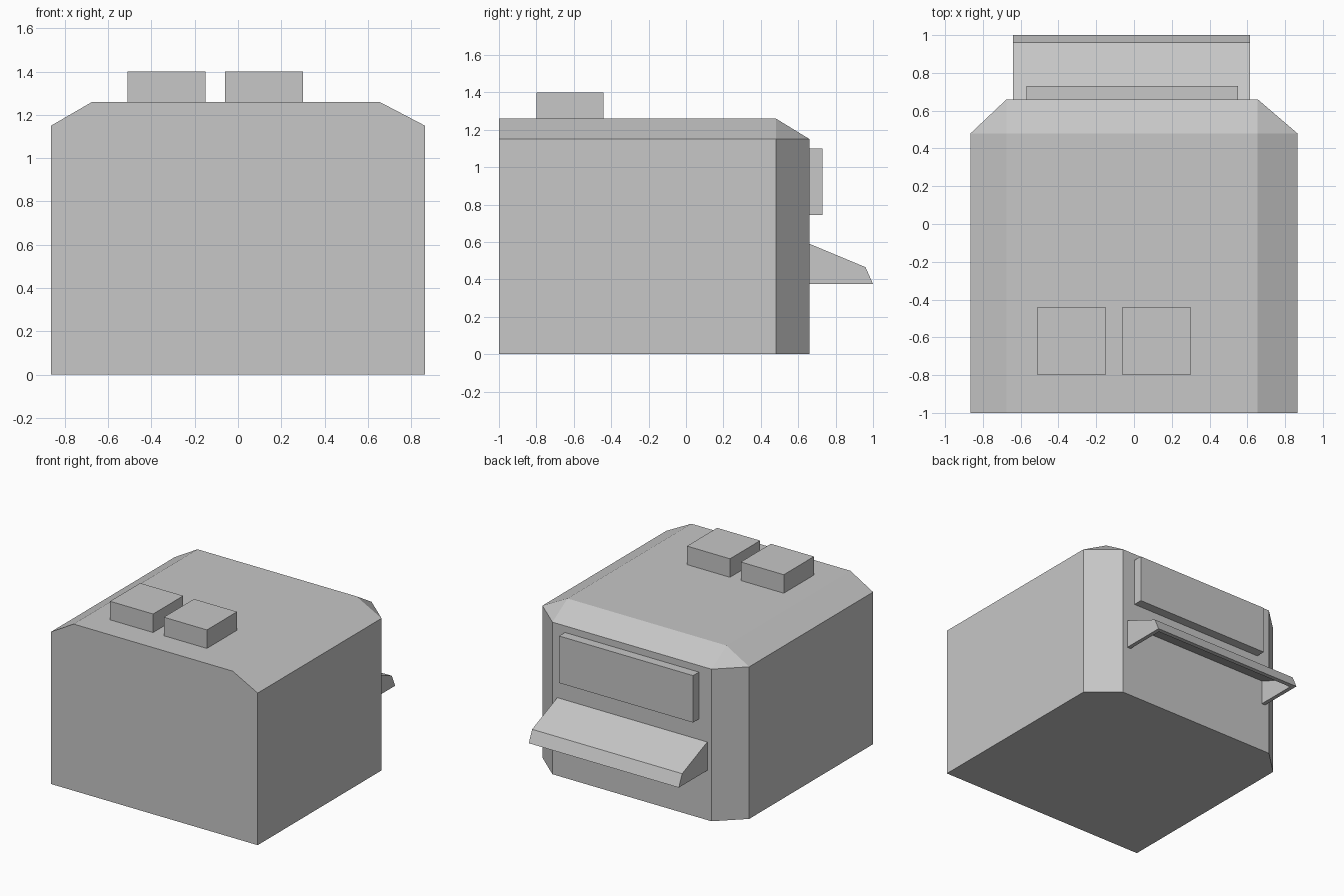
import bpy
import bmesh

default_cube = bpy.data.objects.get("Cube")
if default_cube:
    bpy.data.objects.remove(default_cube, do_unlink=True)

# One plain grey for everything
GREY = (0.57, 0.57, 0.57, 1.0)
grey = bpy.data.materials.new("light_grey")
grey.use_nodes = True
grey.diffuse_color = GREY
grey.node_tree.nodes["Principled BSDF"].inputs["Base Color"].default_value = GREY


def finish(name, bm):
    """Turn a bmesh into a flat shaded grey object."""
    bmesh.ops.recalc_face_normals(bm, faces=bm.faces)
    mesh = bpy.data.meshes.new(name)
    bm.to_mesh(mesh)
    bm.free()
    mesh.materials.append(grey)
    obj = bpy.data.objects.new(name, mesh)
    bpy.context.collection.objects.link(obj)
    return obj


def prism(name, profile, x0, x1):
    """Extrude a (y, z) profile along x."""
    bm = bmesh.new()
    face = bm.faces.new([bm.verts.new((x0, y, z)) for y, z in profile])
    ext = bmesh.ops.extrude_face_region(bm, geom=[face])
    moved = [v for v in ext["geom"] if isinstance(v, bmesh.types.BMVert)]
    bmesh.ops.translate(bm, verts=moved, vec=(x1 - x0, 0, 0))
    return finish(name, bm)


def box(name, x0, x1, y0, y1, z0, z1):
    return prism(name, [(y0, z0), (y1, z0), (y1, z1), (y0, z1)], x0, x1)


# Body: a block with bevelled upper sides, upper back edge and back corners
WIDE, FRONT, BACK, SHOULDER_Y = 0.865, -1.0, 0.66, 0.48
SHOULDER_Z, TOP = 1.15, 1.26
bm = bmesh.new()
for outer, inner in ((-WIDE, -0.675), (WIDE, 0.655)):
    for z in (0, SHOULDER_Z):
        for x, y in ((outer, FRONT), (outer, SHOULDER_Y), (inner, BACK)):
            bm.verts.new((x, y, z))
    for y in (FRONT, SHOULDER_Y):
        bm.verts.new((inner, y, TOP))
bmesh.ops.convex_hull(bm, input=bm.verts)
bmesh.ops.dissolve_limit(bm, angle_limit=0.01, verts=bm.verts, edges=bm.edges)
finish("body", bm)

# Two roof boxes
for side, x in (("right", -0.51), ("left", -0.06)):
    box(side + "_roof_box", x, x + 0.36, -0.8, -0.44, TOP, 1.4)

# Raised sign board on the back
box("sign_board", -0.57, 0.55, BACK, 0.73, 0.745, 1.1)

# Awning: bent sheet, open below, closed by a thin panel at each end
A0, A1, SHEET = -0.64, 0.615, 0.03
BASE = 0.375
outer_line = [(BACK, 0.59), (0.96, 0.465), (1.0, BASE)]
inner_line = [(0.967, BASE), (0.937, 0.442), (BACK, 0.558)]
prism("awning_sheet", outer_line + inner_line, A0, A1)
for side, x in (("right", A0), ("left", A1 - SHEET)):
    prism(side + "_awning_end", inner_line + [(BACK, BASE)], x, x + SHEET)
